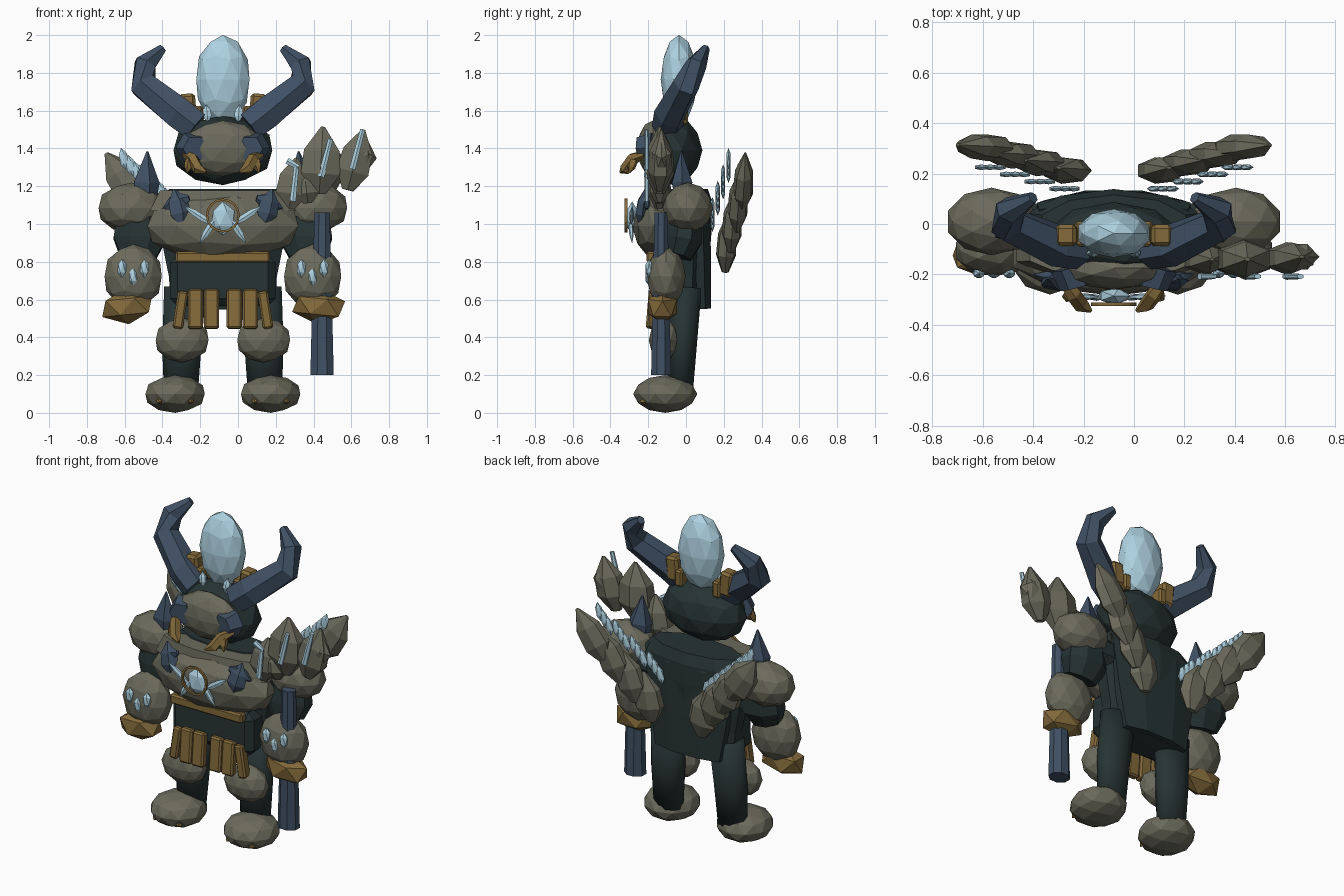
import bpy, bmesh, math
from mathutils import Vector, Matrix

cube = bpy.data.objects.get("Cube")
if cube:
    bpy.data.objects.remove(cube)

CX = -0.08          # body centre line
SIDES = ((1, "left"), (-1, "right"))


def material(name, r, g, b):
    m = bpy.data.materials.new(name)
    m.use_nodes = True
    m.diffuse_color = (r, g, b, 1)
    m.node_tree.nodes["Principled BSDF"].inputs["Base Color"].default_value = (r, g, b, 1)
    return m


STONE = material("stone", .149, .145, .107)
DARK = material("dark hide", .02, .033, .033)
GOLD = material("old gold", .228, .143, .043)
BLUE = material("slate blue", .05, .08, .126)
ICE = material("ice crystal", .42, .64, .75)


def finish(name, bm, mat):
    bmesh.ops.recalc_face_normals(bm, faces=bm.faces)
    me = bpy.data.meshes.new(name)
    bm.to_mesh(me)
    bm.free()
    me.materials.append(mat)
    ob = bpy.data.objects.new(name, me)
    bpy.context.collection.objects.link(ob)
    return ob


def rock(name, loc, size, mat=STONE, lean=0, detail=2):
    """Faceted ellipsoid, leaning about y."""
    bm = bmesh.new()
    bmesh.ops.create_icosphere(bm, subdivisions=detail, radius=1)
    bm.transform(Matrix.Translation(loc) @ Matrix.Rotation(lean, 4, 'Y')
                 @ Matrix.Diagonal((*size, 1)))
    return finish(name, bm, mat)


def box(name, loc, size, mat, lean=0, tilt=0, bevel=0.01):
    bm = bmesh.new()
    bmesh.ops.create_cube(bm, size=1)
    bm.transform(Matrix.Diagonal((*size, 1)))
    bmesh.ops.bevel(bm, geom=bm.edges[:], offset=bevel, segments=1, affect='EDGES')
    bm.transform(Matrix.Translation(loc) @ Matrix.Rotation(lean, 4, 'Y')
                 @ Matrix.Rotation(tilt, 4, 'X'))
    return finish(name, bm, mat)


def limb(name, pts, radii, mat, n=6, flat=1):
    """Faceted tube through points with one radius each; flat scales its depth."""
    pts = [Vector(p) for p in pts]
    bm = bmesh.new()
    rings = []
    for i, (p, r) in enumerate(zip(pts, radii)):
        t = (pts[min(i + 1, len(pts) - 1)] - pts[max(i - 1, 0)]).normalized()
        u = t.cross(Vector((1, 0, 0) if abs(t.y) > .9 else (0, 1, 0))).normalized()
        v = u.cross(t)
        angles = [math.tau * (k + .5) / n for k in range(n)]
        rings.append([bm.verts.new(p + u * r * math.cos(a) + v * r * flat * math.sin(a))
                      for a in angles])
    for a, b in zip(rings, rings[1:]):
        for k in range(n):
            bm.faces.new((a[k], a[(k + 1) % n], b[(k + 1) % n], b[k]))
    bm.faces.new(rings[0])
    bm.faces.new(rings[-1])
    return finish(name, bm, mat)


def shard(name, a, b, r, mat=ICE, flat=.6, n=6):
    """Pointed crystal from a to b."""
    a, b = Vector(a), Vector(b)
    return limb(name, [a, a.lerp(b, .3), a.lerp(b, .65), b],
                [r * .35, r, r * .9, r * .1], mat, n, flat)


# Head
rock("head", (CX, -.07, 1.39), (.275, .157, .184), DARK)
rock("face_plate", (CX, -.175, 1.40), (.215, .085, .148))
rock("crown_crystal", (CX, -.037, 1.765), (.148, .097, .236), ICE)

# Torso
limb("torso", [(CX, .0, .55), (CX, .0, .72), (CX, 0, 1.0), (CX, .0, 1.12), (CX, .0, 1.185)],
     [.29, .30, .36, .36, .30], DARK, 10, .385)
limb("back_cape", [(CX, .08, .55), (CX, .07, .8), (CX, .055, 1.09), (CX, .03, 1.14)],
     [.24, .29, .33, .32], DARK, 8, .235)
rock("chest_plate", (CX, -.12, .99), (.42, .165, .19))
limb("collar", [(CX, -.125, 1.07), (CX, -.125, 1.178)], [.40, .345], STONE, 12, .24)
box("belt", (CX, -.185, .825), (.50, .05, .06), GOLD)
box("waist", (CX, -.06, .70), (.56, .21, .27), DARK, bevel=.04)

# Chest emblem: ring and core crystal
bm = bmesh.new()
ring = []
for k in range(16):
    a = math.tau * k / 16
    d = Vector((math.cos(a), 0, math.sin(a)))
    c = Vector((CX, -.325, 1.045))
    ring.append([bm.verts.new(c + d * r + Vector((0, y, 0)))
                 for r, y in ((.09, 0), (.078, 0), (.078, .014), (.09, .014))])
for k in range(16):
    p, q = ring[k], ring[(k + 1) % 16]
    for j in range(4):
        bm.faces.new((p[j], q[j], q[(j + 1) % 4], p[(j + 1) % 4]))
finish("emblem_ring", bm, GOLD)
rock("emblem_core", (CX, -.285, 1.03), (.07, .035, .09), ICE, detail=1)

for s, side in SIDES:
    def at(x, y, z):
        return (CX + s * x, y, z)

    # Horn and head fittings
    limb(side + "_horn", [at(.14, -.10, 1.515), at(.23, -.085, 1.585), at(.42, .0, 1.735),
                          at(.412, .055, 1.845), at(.32, .105, 1.93)],
         [.09, .095, .08, .063, .025], BLUE, 6, .9)
    box(side + "_head_bracket", at(.185, -.045, 1.615), (.085, .085, .15), GOLD, s * .08, bevel=.015)
    box(side + "_crown_clamp", at(.13, -.04, 1.575), (.05, .1, .1), GOLD)
    shard(side + "_brow_crystal", at(.08, -.12, 1.545), at(.088, -.11, 1.63), .026)
    limb(side + "_eye", [at(.165, -.17, 1.405), at(.145, -.25, 1.40)], [.088, .068], BLUE)
    limb(side + "_tusk", [at(.20, -.22, 1.37), at(.16, -.28, 1.345), at(.13, -.32, 1.29),
                          at(.09, -.345, 1.275)], [.02, .032, .032, .008], GOLD, 5)
    shard(side + "_cheek_spike", at(.17, -.27, 1.36), at(.19, -.30, 1.27), .025, GOLD, 1, 5)

    # Emblem arms and collar shards
    shard(side + "_emblem_upper_arm", at(.06, -.29, 1.0), at(.205, -.285, 1.095), .021)
    shard(side + "_emblem_lower_arm", at(.045, -.295, 1.02), at(.122, -.285, .90), .021)
    shard(side + "_collar_shard_tall", at(.215, -.24, 1.0), at(.26, -.215, 1.185), .06, BLUE, .6, 5)
    shard(side + "_collar_shard_wide", at(.18, -.23, 1.14), at(.315, -.2, 1.085), .045, BLUE, .6, 5)

    # Arm
    rock(side + "_shoulder", at(.485, .01, 1.085), (.182, .134, .134))
    limb(side + "_shoulder_spike", [at(.41, -.02, 1.14), at(.41, -.02, 1.22), at(.40, -.025, 1.385)],
         [.06, .075, .005], BLUE, 5, .75)
    limb(side + "_inner_arm", [at(.28, .0, 1.02), at(.47, .0, 1.03)], [.11, .11], DARK, 8, .8)
    limb(side + "_upper_arm", [at(.44, .0, 1.05), at(.44, -.01, .92), at(.45, -.04, .83)],
         [.13, .15, .105], DARK, 8, .7)
    rock(side + "_forearm", at(.475, -.105, .722), (.159, .103, .17))
    rock(side + "_fist", at(.507, -.125, .563), (.153, .09, .094), GOLD, s * .1, 1)
    for dx, z in ((-.06, .765), (0, .72), (.06, .765)):
        rock(side + "_forearm_crystal", at(.475 + dx, -.195, z), (.027, .022, .05), ICE, detail=1)

    # Leg
    limb(side + "_leg", [at(.222, -.03, .12), at(.218, -.02, .35), at(.20, .0, .66)],
         [.094, .107, .115], DARK, 12, .74).data.shade_smooth()
    rock(side + "_knee", at(.216, -.11, .385), (.147, .087, .118))
    rock(side + "_foot", at(.253, -.11, .1), (.165, .17, .1))
    for dx in (-.08, .08):
        shard(side + "_toe_claw", at(.253 + dx, -.2, .075), at(.253 + dx, -.245, .055), .022, GOLD, 1, 5)

    # Skirt
    for dx in (.06, .145):
        box(side + "_skirt_plate", at(dx, -.18, .55), (.08, .05, .21), GOLD, tilt=-.08)
    box(side + "_skirt_flap", at(.225, -.165, .545), (.055, .06, .2), GOLD, -s * .15)

    # Back wing: fanned rocks with a crystal cluster in front of each
    for k in range(4):
        f = k / 3
        c = Vector(at(.195 + .325 * f, .215 + .09 * f, .90 + .33 * f))
        lean = .15 + .45 * f
        d = Vector((s * math.sin(lean), .05, math.cos(lean))) * (.155 + .02 * f)
        shard(side + "_wing_rock", c - d, c + d, .1, STONE, .54, 7)
        x, y, z = .195 + .295 * f, .14 + .085 * f, 1.05 + .26 * f
        for dx in (-.035, 0, .035):
            rock(side + "_wing_crystal", at(x + dx, y, z + dx), (.026, .013, .06),
                 ICE, s * .25, 1)

# Staff
SX = .445
limb("staff_shaft", [(SX, -.132, .2), (SX, -.132, .65), (SX, -.132, 1.06)],
     [.067, .055, .044], BLUE, 8, .85)
heads = (((.27, -.14, 1.08), (.31, -.14, 1.35), .095), ((.37, -.14, 1.11), (.35, -.14, 1.29), .08),
         ((.43, -.14, 1.16), (.45, -.14, 1.515), .12), ((.58, -.14, 1.18), (.665, -.13, 1.50), .1))
for a, b, r in heads:
    shard("staff_rock", a, b, r, STONE, .65)
rock("staff_rock_outer", (.645, -.13, 1.345), (.087, .06, .1), STONE, .5, 1)

# Staff crystals: thin rods on the rock faces
rods = (((.29, 1.12), (.31, 1.31)), ((.44, 1.25), (.49, 1.45)),
        ((.605, 1.29), (.66, 1.5)), ((.26, 1.335), (.32, 1.30)))
for (xa, za), (xb, zb) in rods:
    limb("staff_crystal", [(xa, -.208, za), (xb, -.208, zb)], [.019, .015], ICE, 6, .7)
